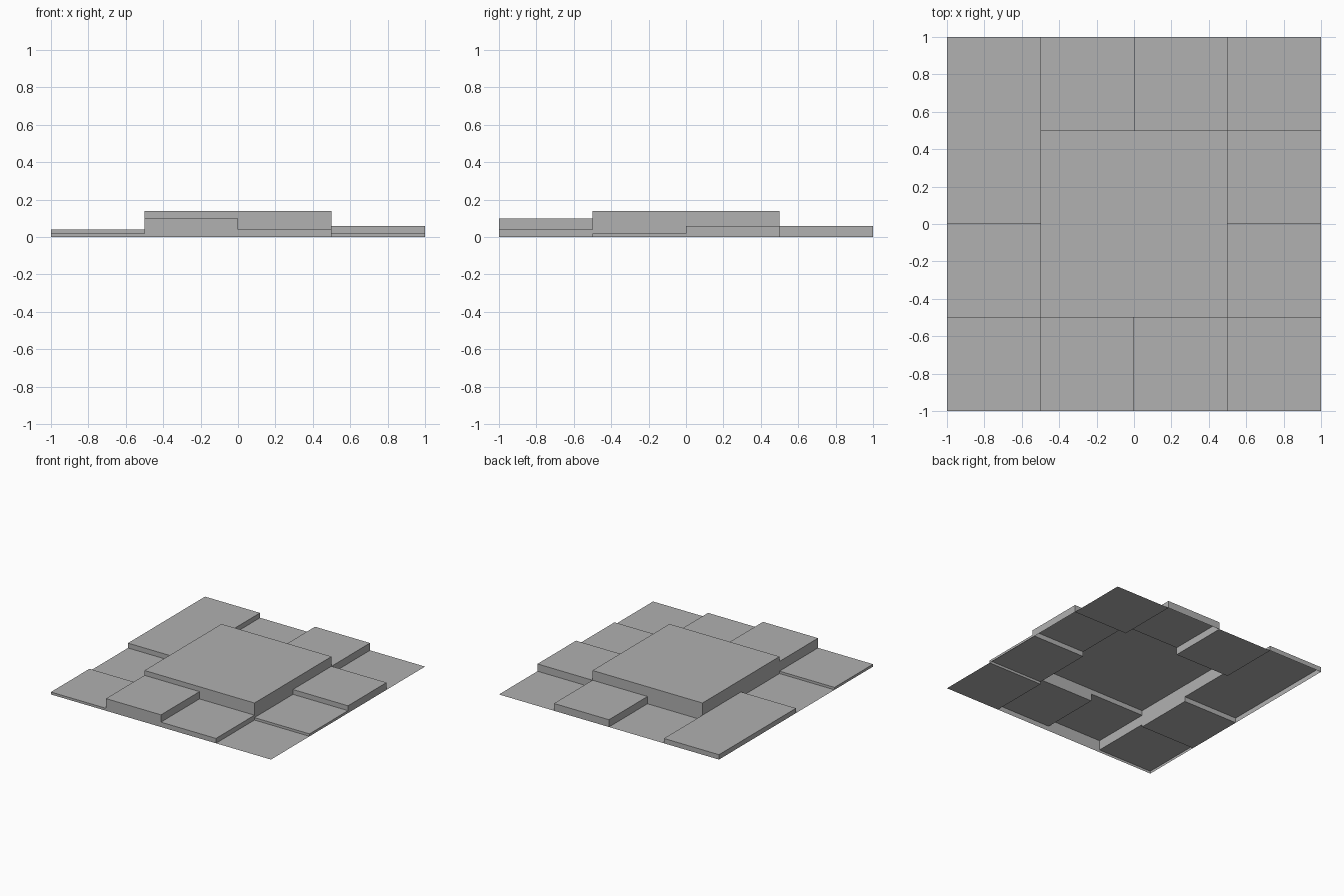
import bpy, bmesh

if "Cube" in bpy.data.objects:
    bpy.data.objects.remove(bpy.data.objects["Cube"])

# Terrace heights on a 4 x 4 grid, front row first, left to right
HEIGHTS = [
    [0.02, 0.10, 0.04, 0.00],
    [0.00, 0.14, 0.14, 0.02],
    [0.04, 0.14, 0.14, 0.06],
    [0.04, 0.00, 0.06, 0.00],
]
N, CELL = 4, 0.5


def height(i, j):
    """Height of a cell; everything outside the slab is ground level."""
    return HEIGHTS[j][i] if 0 <= i < N and 0 <= j < N else 0.0


bm = bmesh.new()


def quad(*points):
    bm.faces.new([bm.verts.new(p) for p in points])


for j in range(N):
    for i in range(N):
        h = height(i, j)
        x, y = -1 + i * CELL, -1 + j * CELL
        corners = [(x, y), (x + CELL, y), (x + CELL, y + CELL), (x, y + CELL)]
        # Flat tile top
        quad(*[(cx, cy, h) for cx, cy in corners])
        # Step walls down to each lower neighbour (underside stays open)
        for k, (di, dj) in enumerate([(0, -1), (1, 0), (0, 1), (-1, 0)]):
            low = height(i + di, j + dj)
            if h > low:
                a, b = corners[k], corners[(k + 1) % 4]
                quad((*a, low), (*b, low), (*b, h), (*a, h))

# Merge the cells of larger tiles into single flat faces
bmesh.ops.remove_doubles(bm, verts=bm.verts[:], dist=1e-4)
bmesh.ops.dissolve_limit(bm, angle_limit=0.01, verts=bm.verts[:],
                         edges=bm.edges[:], delimit={'NORMAL'})

mesh = bpy.data.meshes.new("stepped_panel")
bm.to_mesh(mesh)
bm.free()

# Darker grey finish
grey = bpy.data.materials.new("dark_grey")
grey.diffuse_color = (0.44, 0.44, 0.44, 1)
grey.use_nodes = True
grey.node_tree.nodes["Principled BSDF"].inputs["Base Color"].default_value = grey.diffuse_color
mesh.materials.append(grey)
bpy.context.collection.objects.link(bpy.data.objects.new("stepped_panel", mesh))
